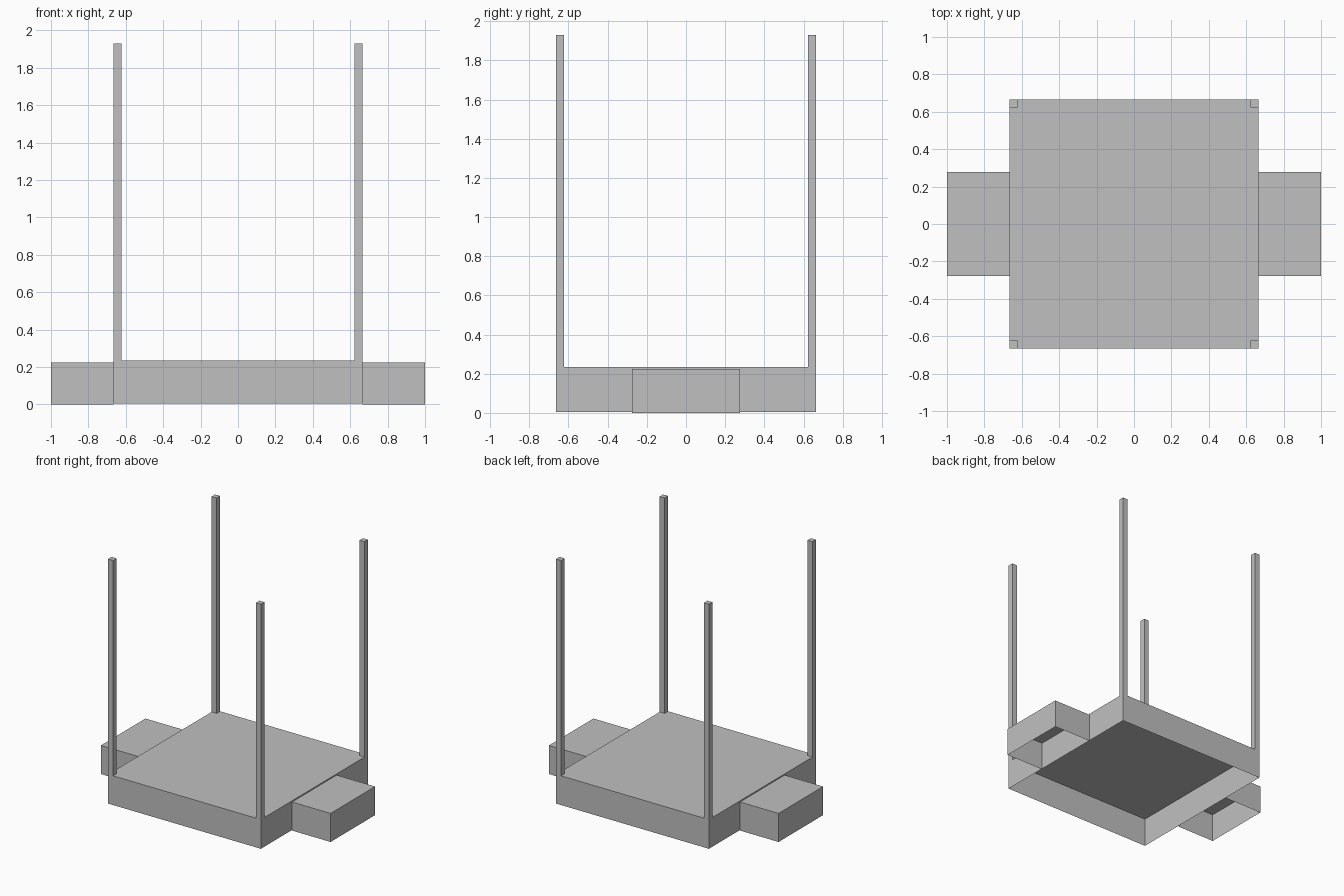
import bpy
import bmesh
from mathutils import Matrix, Vector

cube = bpy.data.objects.get("Cube")
if cube:
    bpy.data.objects.remove(cube, do_unlink=True)

# Single plain grey
grey = bpy.data.materials.new("plain grey")
grey.use_nodes = True
color = (0.527, 0.527, 0.527, 1)
grey.diffuse_color = color
grey.node_tree.nodes["Principled BSDF"].inputs["Base Color"].default_value = color


def make_box(name, low, high, open_sides=()):
    """Box between two corners, with the faces pointing along open_sides removed."""
    low, high = Vector(low), Vector(high)
    bm = bmesh.new()
    bmesh.ops.create_cube(bm, size=1, matrix=Matrix.Translation((low + high) / 2)
                          @ Matrix.Diagonal((high - low).to_4d()))
    bm.normal_update()
    gone = [f for f in bm.faces
            if any(f.normal.dot(Vector(d)) > 0.9 for d in open_sides)]
    bmesh.ops.delete(bm, geom=gone, context='FACES')
    mesh = bpy.data.meshes.new(name)
    bm.to_mesh(mesh)
    bm.free()
    mesh.materials.append(grey)
    obj = bpy.data.objects.new(name, mesh)
    bpy.context.collection.objects.link(obj)
    return obj


HALF, DECK, POST = 0.665, 0.235, 0.043
DOWN = (0, 0, -1)

# Hollow platform, open underneath
make_box("platform", (-HALF, -HALF, 0.005), (HALF, HALF, DECK), [DOWN])

for side, sx in (("left", 1), ("right", -1)):
    # Side steps, open underneath and against the platform
    xs = sorted((sx * HALF, sx))
    make_box(side + "_step", (xs[0], -0.277, 0), (xs[1], 0.277, 0.225),
             [DOWN, (-sx, 0, 0)])
    # Corner posts standing on the platform
    for end, sy in (("front", -1), ("back", 1)):
        px = sorted((sx * HALF, sx * (HALF - POST)))
        py = sorted((sy * HALF, sy * (HALF - POST)))
        make_box(f"{end}_{side}_post", (px[0], py[0], DECK),
                 (px[1], py[1], 1.93), [DOWN])
